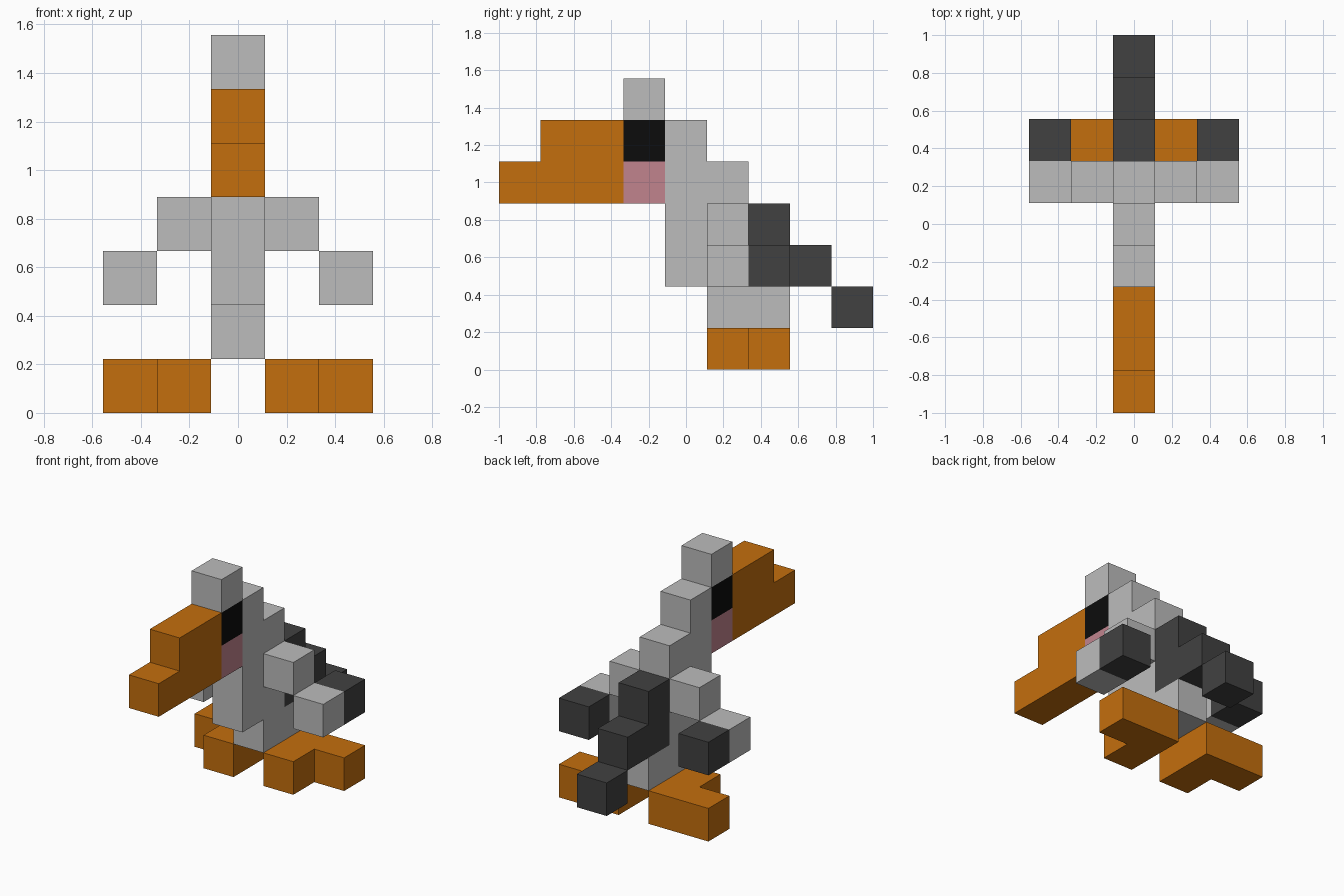
import bpy, bmesh, math
from mathutils import Vector

cube = bpy.data.objects.get("Cube")
if cube:
    bpy.data.objects.remove(cube, do_unlink=True)

U = 2 / 9  # edge of one block


def material(name, rgb):
    m = bpy.data.materials.new(name)
    m.use_nodes = True
    m.diffuse_color = (*rgb, 1)
    bsdf = next(n for n in m.node_tree.nodes if n.type == 'BSDF_PRINCIPLED')
    bsdf.inputs["Base Color"].default_value = (*rgb, 1)
    bsdf.inputs["Roughness"].default_value = 0.8
    return m


GREY = material("light grey", (0.503, 0.503, 0.503))
DARK = material("dark grey", (0.053, 0.053, 0.053))
ORANGE = material("orange", (0.552, 0.156, 0.004))
BLACK = material("black", (0.0037, 0.0037, 0.0037))
PINK = material("pink", (0.533, 0.227, 0.270))

# Block cells: x counted from the middle, y from the front, z from the ground
parts = {
    "body": (GREY, [(0, 5, 1), (0, 6, 1), (0, 4, 2), (0, 5, 2), (0, 4, 3),
                    (0, 5, 3), (0, 4, 4), (0, 5, 4), (0, 4, 5)]),
    "head_crest": (GREY, [(0, 3, 6)]),
    "eyes": (BLACK, [(0, 3, 5)]),
    "cheeks": (PINK, [(0, 3, 4)]),
    "beak": (ORANGE, [(0, 0, 4), (0, 1, 4), (0, 2, 4), (0, 1, 5), (0, 2, 5)]),
    "tail": (DARK, [(0, 6, 3), (0, 6, 2), (0, 7, 2), (0, 8, 1)]),
}
# Paired parts, mirrored in x
for side, s in (("left", 1), ("right", -1)):
    parts[side + "_wing"] = (GREY, [(s, 5, 3), (2 * s, 5, 2)])
    parts[side + "_wing_tip"] = (DARK, [(2 * s, 6, 2)])
    parts[side + "_foot"] = (ORANGE, [(s, 5, 0), (s, 6, 0), (2 * s, 6, 0)])

filled = {c for _, cells in parts.values() for c in cells}


def build(name, mat, cells):
    """Join blocks into one shell, leaving out faces buried between blocks."""
    bm = bmesh.new()
    verts = {}

    def vert(corner):
        if corner not in verts:
            x, y, z = corner
            verts[corner] = bm.verts.new(Vector(((x - 0.5) * U, y * U - 1, z * U)))
        return verts[corner]

    for cell in cells:
        for axis in range(3):
            for step in (-1, 1):
                other = list(cell)
                other[axis] += step
                if tuple(other) in filled:
                    continue
                ring = []
                for u, v in ((0, 0), (1, 0), (1, 1), (0, 1))[::step]:
                    p = list(cell)
                    p[axis] += step > 0
                    p[(axis + 1) % 3] += u
                    p[(axis + 2) % 3] += v
                    ring.append(vert(tuple(p)))
                bm.faces.new(ring)
    # Merge flat neighbours into clean large faces
    bmesh.ops.dissolve_limit(bm, angle_limit=math.radians(1),
                             verts=bm.verts[:], edges=bm.edges[:])
    mesh = bpy.data.meshes.new(name)
    bm.to_mesh(mesh)
    bm.free()
    mesh.materials.append(mat)
    bpy.context.scene.collection.objects.link(bpy.data.objects.new(name, mesh))


for name, (mat, cells) in parts.items():
    build(name, mat, cells)
